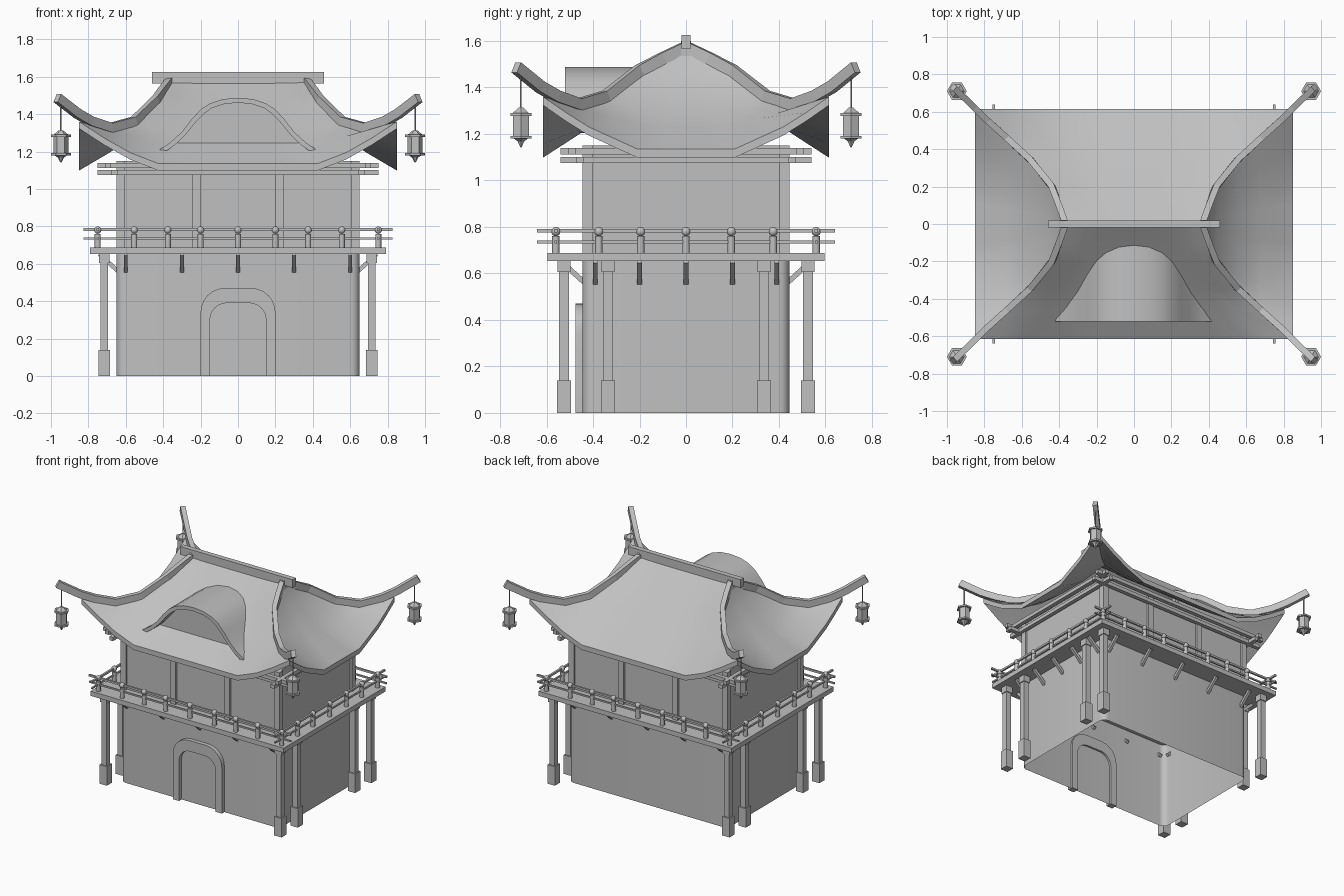
import bpy, bmesh, math
from mathutils import Vector, Matrix

cube = bpy.data.objects.get("Cube")
if cube:
    bpy.data.objects.remove(cube, do_unlink=True)

stone = bpy.data.materials.new("plain_grey")
stone.use_nodes = True
GREY = (0.53, 0.53, 0.53, 1)
stone.diffuse_color = GREY
stone.node_tree.nodes["Principled BSDF"].inputs["Base Color"].default_value = GREY
SIGNS = (-1, 1)


def finish(name, bm, smooth=None):
    bmesh.ops.recalc_face_normals(bm, faces=bm.faces)
    mesh = bpy.data.meshes.new(name)
    bm.to_mesh(mesh)
    bm.free()
    mesh.materials.append(stone)
    ob = bpy.data.objects.new(name, mesh)
    bpy.context.collection.objects.link(ob)
    if smooth:
        bpy.ops.object.select_all(action='DESELECT')
        ob.select_set(True)
        bpy.context.view_layer.objects.active = ob
        bpy.ops.object.shade_smooth_by_angle(angle=math.radians(smooth))
    return ob


def box(bm, center, size):
    m = Matrix.Translation(center) @ Matrix.Diagonal((*size, 1))
    return bmesh.ops.create_cube(bm, size=1, matrix=m)["verts"]


def cone(bm, x, y, z0, z1, r0, r1, sides=8):
    bmesh.ops.create_cone(bm, cap_ends=True, segments=sides, radius1=r0, radius2=r1, depth=z1 - z0,
                          matrix=Matrix.Translation((x, y, (z0 + z1) / 2)) @ Matrix.Rotation(math.pi / 2, 4, 'Z'))


def sweep(bm, path, width, height):
    """Rectangular bar whose top edge follows the path."""
    path = [Vector(p) for p in path]
    rings = []
    for i, p in enumerate(path):
        d = path[min(i + 1, len(path) - 1)] - path[max(i - 1, 0)]
        side = Vector((-d.y, d.x, 0)).normalized() * width / 2
        drop = side.cross(d).normalized() * height
        if drop.z > 0:
            drop.negate()
        rings.append([bm.verts.new(p + o) for o in (side, -side, drop - side, drop + side)])
    for a, b in zip(rings, rings[1:]):
        for k in range(4):
            bm.faces.new((a[k], a[k - 1], b[k - 1], b[k]))
    bm.faces.new(rings[0])
    bm.faces.new(rings[-1])


def band(bm, outer, inner, y0, y1):
    """Arch band between two xz outlines, running from y0 to y1."""
    loops = [[bm.verts.new((x, y, z)) for x, z in line]
             for line, y in ((outer, y0), (outer, y1), (inner, y1), (inner, y0))]
    for a, b in zip(loops, loops[1:] + loops[:1]):
        for k in range(len(a) - 1):
            bm.faces.new((a[k], a[k + 1], b[k + 1], b[k]))
    for k in (0, -1):
        bm.faces.new([loop[k] for loop in loops])


def mirrored(half):
    return [(-x, z) for x, z in half] + [(x, z) for x, z in reversed(half) if x > 0]


# Lower storey: rounded corners, open underneath
bm = bmesh.new()
box(bm, (0, 0, 0.33), (1.3, 0.89, 0.66))
corners = [e for e in bm.edges if abs(e.verts[0].co.z - e.verts[1].co.z) > 0.1]
bmesh.ops.bevel(bm, geom=corners, offset=0.045, segments=5, affect='EDGES', profile=0.5)
bmesh.ops.delete(bm, geom=[f for f in bm.faces if f.calc_center_median().z < 0.01], context='FACES')
finish("lower_walls", bm, 40)

# Arched door frame
bm = bmesh.new()


def door_line(w, top, r):
    arc = [(w - r + r * math.cos(a), top - r + r * math.sin(a))
           for a in [math.pi / 2 * k / 6 for k in range(7)]]
    return mirrored([(w, 0)] + arc)


band(bm, door_line(0.2, 0.47, 0.13), door_line(0.15, 0.39, 0.09), -0.475, -0.43)
finish("door_frame", bm, 30)

# Upper storey with corner and front posts
bm = bmesh.new()
box(bm, (0, 0, 0.915), (1.27, 0.86, 0.47))
finish("upper_walls", bm)
bm = bmesh.new()
for sy in SIGNS:
    for x in (-0.628, -0.22, 0.22, 0.628):
        box(bm, (x, sy * 0.423, 0.915), (0.044, 0.044, 0.47))
finish("wall_posts", bm)

# Balcony deck
bm = bmesh.new()
box(bm, (0, 0, 0.67), (1.58, 1.19, 0.035))
finish("balcony_deck", bm)

# Diagonal struts under the deck
bm = bmesh.new()
for s in SIGNS:
    for x in (-0.6, -0.3, 0, 0.3, 0.6):
        sweep(bm, [(x, s * 0.42, 0.56), (x, s * 0.53, 0.66)], 0.02, 0.022)
    for y in (-0.39, -0.2, 0, 0.2, 0.39):
        sweep(bm, [(s * 0.625, y, 0.56), (s * 0.735, y, 0.66)], 0.02, 0.022)
finish("deck_struts", bm)

# Support columns
bm = bmesh.new()
for x in (-0.715, 0.715):
    for y in (-0.525, -0.335, 0.335, 0.525):
        box(bm, (x, y, 0.07), (0.06, 0.06, 0.14))
        box(bm, (x, y, 0.37), (0.042, 0.042, 0.48))
        box(bm, (x, y, 0.63), (0.055, 0.055, 0.05))
finish("columns", bm)

# Balcony railing
bm = bmesh.new()
spots = [(x, s * 0.56) for s in SIGNS for x in (-0.75, -0.555, -0.375, -0.2, 0, 0.2, 0.375, 0.555, 0.75)]
spots += [(s * 0.75, y) for s in SIGNS for y in (-0.375, -0.195, 0, 0.195, 0.375)]
for x, y in spots:
    cone(bm, x, y, 0.685, 0.76, 0.016, 0.016)
    bmesh.ops.create_uvsphere(bm, u_segments=10, v_segments=6, radius=0.02,
                              matrix=Matrix.Translation((x, y, 0.78)))
finish("railing_posts", bm, 50)
bm = bmesh.new()
for s in SIGNS:
    for z, t in ((0.783, 0.014), (0.735, 0.011)):
        box(bm, (0, s * 0.56, z), (1.65, t, t))
        box(bm, (s * 0.75, 0, z), (t, 1.28, t))
finish("railing_bars", bm)

# Crossed eave beams, two tiers
bm = bmesh.new()
for x, y, z in ((0.66, 0.455, 1.088), (0.695, 0.49, 1.125)):
    for s in SIGNS:
        box(bm, (0, s * y, z), (1.5, 0.03, 0.027))
        box(bm, (s * x, 0, z), (0.03, 1.08, 0.027))
finish("eave_beams", bm)

# Curved roof: hip points with the height of the front and side middles
ROWS = [  # x, y, hip z, front middle z, side middle z
    (0.37, 0, 1.58, 1.58, 1.58),
    (0.405, 0.11, 1.515, 1.49, 1.51),
    (0.445, 0.21, 1.46, 1.415, 1.44),
    (0.56, 0.35, 1.345, 1.31, 1.32),
    (0.68, 0.46, 1.31, 1.235, 1.235),
    (0.85, 0.615, 1.36, 1.135, 1.135)]


def roof_patch(bm, front, sign):
    flat = 0.5 if front else 0.34
    half = [1, 0.84, 0.68, flat, flat / 2]
    steps = [-u for u in half] + [0] + half[::-1]
    grid = []
    for hx, hy, hz, fz, sz in ROWS:
        mid = fz if front else sz
        row = []
        for u in steps:
            z = mid + (hz - mid) * (max(abs(u) - flat, 0) / (1 - flat)) ** 1.3
            row.append(bm.verts.new((u * hx, sign * hy, z) if front else (sign * hx, u * hy, z)))
        grid.append(row)
    for a, b in zip(grid, grid[1:]):
        for k in range(len(a) - 1):
            bm.faces.new((a[k], a[k + 1], b[k + 1], b[k]))


bm = bmesh.new()
for s in SIGNS:
    roof_patch(bm, True, s)
    roof_patch(bm, False, s)
bmesh.ops.remove_doubles(bm, verts=bm.verts, dist=0.0005)
bmesh.ops.recalc_face_normals(bm, faces=bm.faces)
shell = bmesh.ops.extrude_face_region(bm, geom=bm.faces[:], use_keep_orig=True)
lower = [v for v in shell["geom"] if isinstance(v, bmesh.types.BMVert)]
bmesh.ops.translate(bm, verts=lower, vec=(0, 0, -0.037))
finish("roof", bm, 35)

# Main ridge, its end blocks and the upswept hip ridges
bm = bmesh.new()
box(bm, (0, 0, 1.595), (0.92, 0.038, 0.06))
for s in SIGNS:
    box(bm, (s * 0.375, 0, 1.545), (0.035, 0.042, 0.11))
finish("main_ridge", bm)
bm = bmesh.new()
for sx in SIGNS:
    for sy in SIGNS:
        path = [(0.365, 0, 1.6), (0.405, 0.11, 1.548), (0.445, 0.21, 1.495), (0.56, 0.35, 1.385),
                (0.68, 0.46, 1.352), (0.78, 0.55, 1.385), (0.85, 0.62, 1.425), (0.957, 0.722, 1.508)]
        sweep(bm, [(sx * x, sy * y, z) for x, y, z in path], 0.034, 0.05)
finish("hip_ridges", bm)

# Arched front dormer
bm = bmesh.new()
outer = [(0.42, 1.21), (0.36, 1.25), (0.3, 1.305), (0.25, 1.37), (0.2, 1.425), (0.15, 1.457),
         (0.08, 1.48), (0, 1.487)]
inner = [(0.38, 1.205), (0.335, 1.237), (0.28, 1.29), (0.232, 1.35), (0.185, 1.4), (0.14, 1.432),
         (0.075, 1.454), (0, 1.461)]
band(bm, mirrored(outer), mirrored(inner), -0.52, -0.1)
finish("dormer_hood", bm, 35)
bm = bmesh.new()
panel = bm.faces.new([bm.verts.new((x, -0.445, z)) for x, z in mirrored(inner)])
finish("dormer_panel", bm)

# Hanging lanterns
bm = bmesh.new()
for x in (-0.947, 0.947):
    for y in (-0.71, 0.71):
        cone(bm, x, y, 1.3, 1.48, 0.004, 0.004, 6)
        cone(bm, x, y, 1.29, 1.313, 0.04, 0.012, 6)
        cone(bm, x, y, 1.278, 1.29, 0.053, 0.053, 6)
        cone(bm, x, y, 1.19, 1.28, 0.04, 0.04, 6)
        cone(bm, x, y, 1.18, 1.192, 0.053, 0.053, 6)
        cone(bm, x, y, 1.165, 1.18, 0.012, 0.035, 6)
        cone(bm, x, y, 1.142, 1.167, 0.003, 0.016, 6)
finish("lanterns", bm)
